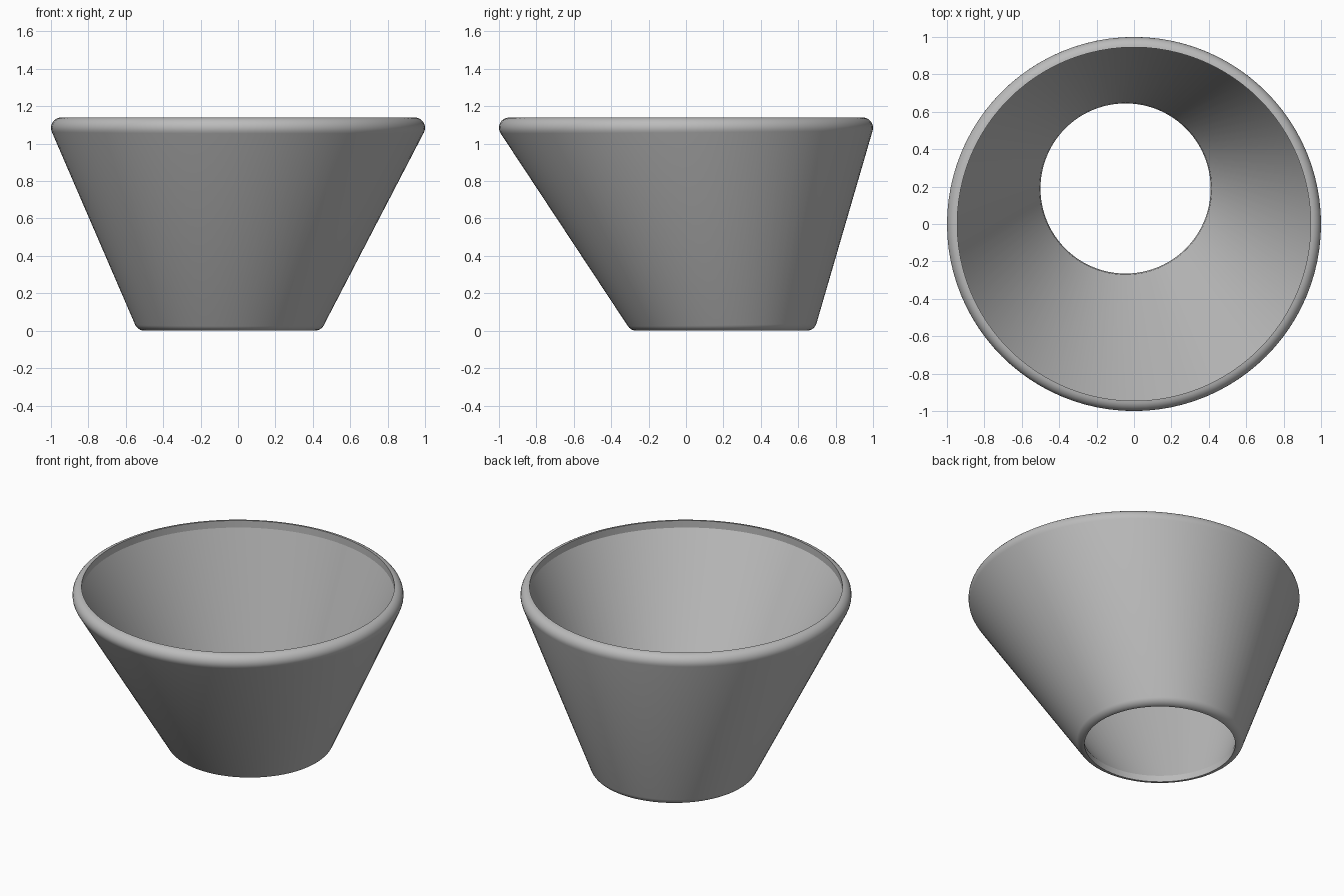
import bpy
import bmesh
from math import sin, cos, atan2, pi

cube = bpy.data.objects.get("Cube")
if cube:
    bpy.data.objects.remove(cube, do_unlink=True)

SEGMENTS = 96
ARC_STEPS = 8
EDGE = 0.055                          # radius of the rounded rim and foot
TOP_R, TOP_Z = 0.945, 1.14 - EDGE     # centre circle of the rim rounding
FOOT_R, FOOT_Z = 0.455, EDGE          # centre circle of the foot rounding
FOOT_X, FOOT_Y = -0.045, 0.19         # sideways shift of the foot opening


def section(angle):
    """Closed wall section at one direction around the cone."""
    nx, ny = cos(angle), sin(angle)

    def foot(r, z):
        return (FOOT_X + r * nx, FOOT_Y + r * ny, z)

    def rim(r, z):
        return (r * nx, r * ny, z)

    # The roundings start where they are tangent to the slanted wall
    run = TOP_R - FOOT_R - FOOT_X * nx - FOOT_Y * ny
    slant = -atan2(run, TOP_Z - FOOT_Z)
    points = []
    for i in range(ARC_STEPS + 1):
        a = -pi / 2 + (slant + pi / 2) * i / ARC_STEPS
        points.append(foot(FOOT_R + EDGE * cos(a), FOOT_Z + EDGE * sin(a)))
    for i in range(ARC_STEPS + 1):
        a = slant + (pi / 2 - slant) * i / ARC_STEPS
        points.append(rim(TOP_R + EDGE * cos(a), TOP_Z + EDGE * sin(a)))
    # Upright inner lips joined by the inner cone
    points.append(rim(TOP_R, TOP_Z + 0.008))
    points.append(foot(FOOT_R + 0.006, FOOT_Z - 0.01))
    return points


# Slanted funnel wall, lofted around the opening
bm = bmesh.new()
rings = [[bm.verts.new(p) for p in section(2 * pi * s / SEGMENTS)]
         for s in range(SEGMENTS)]
count = len(rings[0])
for s in range(SEGMENTS):
    here, after = rings[s], rings[(s + 1) % SEGMENTS]
    for i in range(count):
        j = (i + 1) % count
        face = bm.faces.new((here[i], after[i], after[j], here[j]))
        face.smooth = True

# Crisp edges on both lips
for s in range(SEGMENTS):
    here, after = rings[s], rings[(s + 1) % SEGMENTS]
    for i in (0, count - 3, count - 2, count - 1):
        bm.edges.get((here[i], after[i])).smooth = False
bmesh.ops.recalc_face_normals(bm, faces=bm.faces)

mesh = bpy.data.meshes.new("funnel_wall")
bm.to_mesh(mesh)
bm.free()
funnel = bpy.data.objects.new("funnel_wall", mesh)
bpy.context.collection.objects.link(funnel)

# Plain grey finish
grey = bpy.data.materials.new("plain_grey")
grey.use_nodes = True
colour = (0.5, 0.5, 0.5, 1)
grey.diffuse_color = colour
grey.node_tree.nodes["Principled BSDF"].inputs["Base Color"].default_value = colour
mesh.materials.append(grey)
